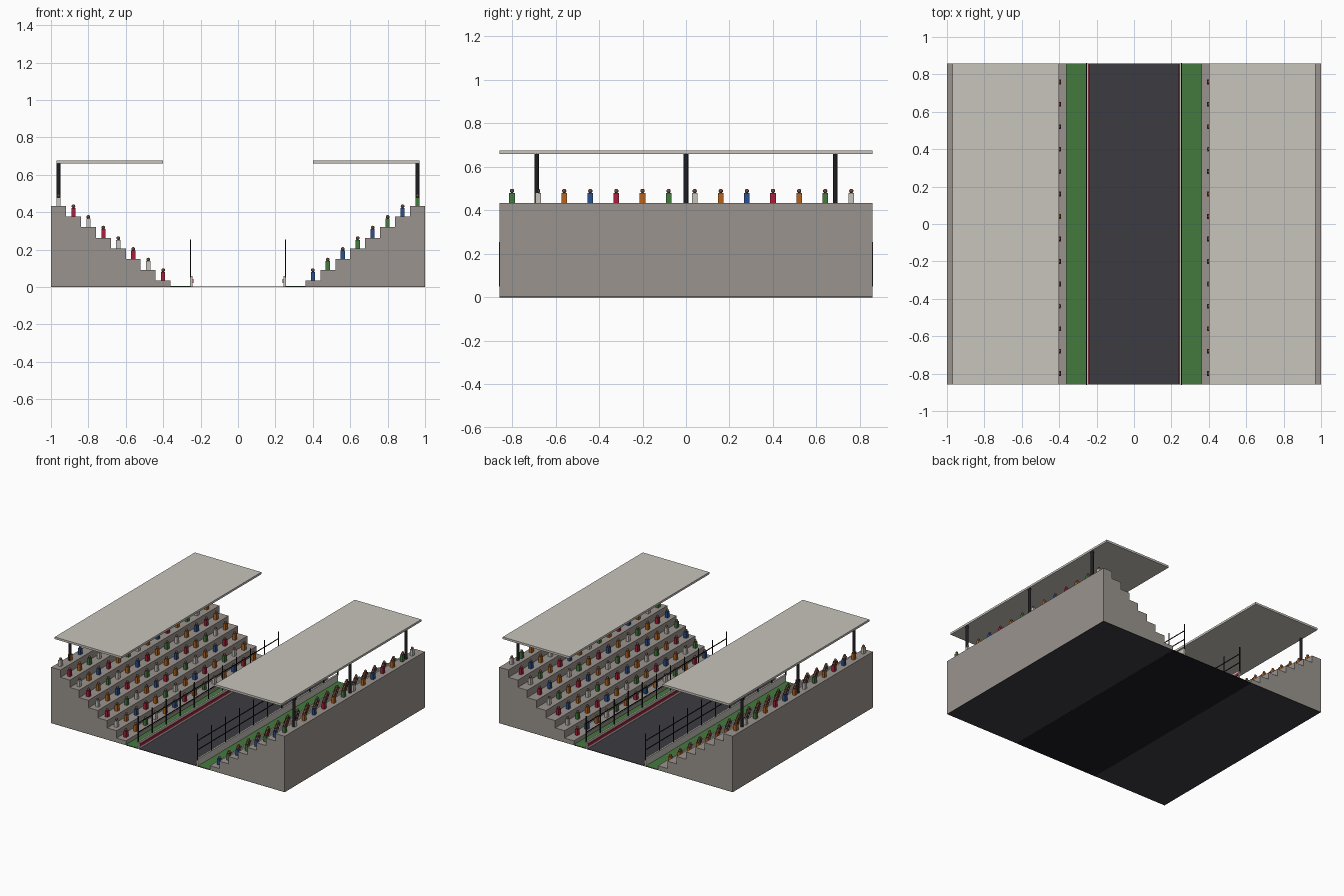
import bpy, bmesh
from mathutils import Matrix

cube = bpy.data.objects.get("Cube")
if cube:
    bpy.data.objects.remove(cube, do_unlink=True)


def material(name, hex_code):
    def linear(c):
        return c / 12.92 if c <= 0.04045 else ((c + 0.055) / 1.055) ** 2.4
    rgb = [linear(int(hex_code[i:i + 2], 16) / 255) for i in (0, 2, 4)]
    mat = bpy.data.materials.new(name)
    mat.use_nodes = True
    mat.diffuse_color = (*rgb, 1)
    mat.node_tree.nodes["Principled BSDF"].inputs["Base Color"].default_value = (*rgb, 1)
    return mat


CONCRETE = material("concrete", "9A948E")
ASPHALT = material("asphalt", "3C3B41")
GREEN = material("green", "447A3E")
PALE = material("pale_grey", "C8C4BC")
STEEL = material("dark_steel", "1E1E22")
RED = material("red", "A8203A")
BLUE = material("blue", "2A5090")
ORANGE = material("orange", "B5641E")
SKIN = material("skin", "6B4A3A")

HALF = 0.857          # half the depth of the site
ROWS, TREAD, RISE = 8, 0.08, 0.057
INNER, FIRST = 0.36, 0.035


def finish(bm, name, mats):
    bmesh.ops.recalc_face_normals(bm, faces=bm.faces)
    mesh = bpy.data.meshes.new(name)
    bm.to_mesh(mesh)
    bm.free()
    for mat in mats:
        mesh.materials.append(mat)
    obj = bpy.data.objects.new(name, mesh)
    bpy.context.collection.objects.link(obj)
    return obj


def add_box(bm, x0, x1, y0, y1, z0, z1, index=0):
    size = Matrix.Diagonal((abs(x1 - x0), y1 - y0, z1 - z0, 1))
    place = Matrix.Translation(((x0 + x1) / 2, (y0 + y1) / 2, (z0 + z1) / 2))
    verts = bmesh.ops.create_cube(bm, size=1, matrix=place @ size)["verts"]
    for face in {f for v in verts for f in v.link_faces}:
        face.material_index = index


def box(name, mat, *bounds):
    bm = bmesh.new()
    add_box(bm, *bounds)
    return finish(bm, name, [mat])


def stand(name, side):
    # stepped profile extruded along the track
    profile = [(1, 0.004), (INNER, 0.004)]
    for row in range(ROWS):
        z = FIRST + RISE * row
        profile += [(INNER + TREAD * row, z), (INNER + TREAD * (row + 1), z)]
    bm = bmesh.new()
    face = bm.faces.new([bm.verts.new((side * x, -HALF, z)) for x, z in profile])
    ext = bmesh.ops.extrude_face_region(bm, geom=[face])["geom"]
    moved = [g for g in ext if isinstance(g, bmesh.types.BMVert)]
    bmesh.ops.translate(bm, verts=moved, vec=(0, 2 * HALF, 0))
    finish(bm, name, [CONCRETE])


def crowd(name, side):
    # rows of simple figures whose shirt colours repeat in a cycle
    shirts = [BLUE, RED, ORANGE, GREEN, PALE, ORANGE]
    start = 0 if side > 0 else 1
    bm = bmesh.new()
    for row in range(ROWS):
        x = side * (INNER + TREAD * (row + 0.5))
        z = FIRST + RISE * row
        for seat in range(14):
            y = -0.8 + 0.12 * seat
            add_box(bm, x - 0.011, x + 0.011, y - 0.013, y + 0.013, z, z + 0.046,
                    (start + 3 * row + seat) % 6)
            head = bmesh.ops.create_uvsphere(
                bm, u_segments=8, v_segments=6, radius=0.01,
                matrix=Matrix.Translation((x, y, z + 0.055)))["verts"]
            for face in {f for v in head for f in v.link_faces}:
                face.material_index = 6
                face.smooth = True
    finish(bm, name, shirts + [SKIN])


def roof_posts(name, side):
    bm = bmesh.new()
    base, top = FIRST + RISE * (ROWS - 1), 0.662
    for y in (-0.686, 0, 0.686):
        bmesh.ops.create_cone(bm, cap_ends=True, segments=12, radius1=0.011,
                              radius2=0.011, depth=top - base,
                              matrix=Matrix.Translation((side * 0.96, y, (base + top) / 2)))
    finish(bm, name, [STEEL])


def fence(name, side):
    bm = bmesh.new()
    x = side * 0.254
    for i in range(11):
        y = -HALF + 2 * HALF * i / 10
        add_box(bm, x - 0.003, x + 0.003, y - 0.003, y + 0.003, 0.05, 0.255)
    for z in (0.13, 0.2):
        add_box(bm, x - 0.002, x + 0.002, -HALF, HALF, z - 0.003, z + 0.003)
    finish(bm, name, [STEEL])


# Ground
box("base_slab", ASPHALT, -1, 1, -HALF, HALF, 0.001, 0.004)
box("underlay", STEEL, -INNER, INNER, -HALF, HALF, 0, 0.002)

# Both sides of the track
for label, s in (("left", 1), ("right", -1)):
    box(label + "_grass", GREEN, s * 0.25, s * INNER, -HALF, HALF, 0.002, 0.006)
    box(label + "_barrier", PALE, s * 0.244, s * 0.257, -HALF, HALF, 0.004, 0.06)
    box(label + "_barrier_stripe", RED, s * 0.239, s * 0.244, -HALF, HALF, 0.022, 0.042)
    box(label + "_roof", PALE, s * 0.4, s * 0.97, -HALF, HALF, 0.66, 0.676)
    stand(label + "_stand", s)
    crowd(label + "_crowd", s)
    roof_posts(label + "_roof_posts", s)
    fence(label + "_fence", s)
